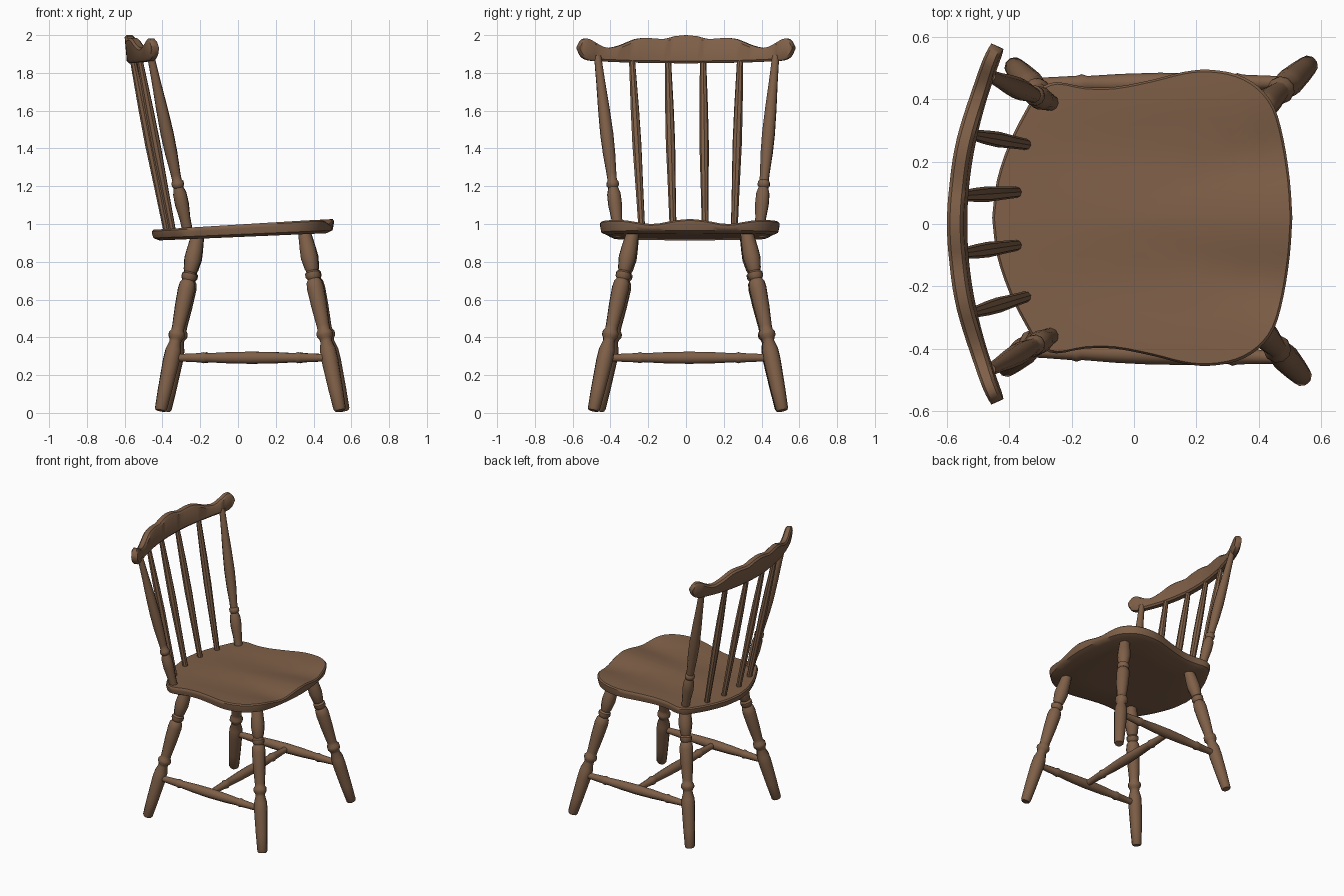
import bpy, bmesh, math
from mathutils import Vector

if "Cube" in bpy.data.objects:
    bpy.data.objects.remove(bpy.data.objects["Cube"])

wood = bpy.data.materials.new("brown wood")
wood.diffuse_color = (0.21, 0.115, 0.064, 1)
wood.use_nodes = True
wood.node_tree.nodes["Principled BSDF"].inputs["Base Color"].default_value = wood.diffuse_color


def loft(name, rings):
    """Skin closed rings of equal length and cap both ends."""
    bm = bmesh.new()
    vs = [[bm.verts.new(p) for p in ring] for ring in rings]
    n = len(vs[0])
    for a, b in zip(vs, vs[1:]):
        for i in range(n):
            bm.faces.new((a[i], a[(i + 1) % n], b[(i + 1) % n], b[i]))
    bm.faces.new(vs[0][::-1])
    bm.faces.new(vs[-1])
    bmesh.ops.recalc_face_normals(bm, faces=bm.faces)
    me = bpy.data.meshes.new(name)
    bm.to_mesh(me)
    bm.free()
    me.materials.append(wood)
    ob = bpy.data.objects.new(name, me)
    bpy.context.collection.objects.link(ob)
    bpy.ops.object.select_all(action='DESELECT')
    ob.select_set(True)
    bpy.context.view_layer.objects.active = ob
    bpy.ops.object.shade_smooth_by_angle(angle=math.radians(40))
    return ob


def turned(name, p0, p1, profile, sides=10):
    """Lathe-turned bar from p0 to p1, profile = (fraction, radius)."""
    p0, p1 = Vector(p0), Vector(p1)
    q = (p1 - p0).to_track_quat('Z', 'Y')
    rings = []
    for t, r in profile:
        c = p0.lerp(p1, t)
        rings.append([c + q @ Vector((r * math.cos(2 * math.pi * k / sides),
                                      r * math.sin(2 * math.pi * k / sides), 0))
                      for k in range(sides)])
    return loft(name, rings)


def spline(pts, steps):
    """Catmull-Rom through 2D points."""
    out = []
    for i in range(len(pts) - 1):
        a, b, c, d = (Vector(pts[min(max(i + o, 0), len(pts) - 1)]) for o in (-1, 0, 1, 2))
        for s in range(steps):
            t = s / steps
            out.append(0.5 * (2 * b + (c - a) * t + (2 * a - 5 * b + 4 * c - d) * t ** 2
                              + (3 * b - a - 3 * c + d) * t ** 3))
    out.append(Vector(pts[-1]))
    return out


YC = 0.02  # the seat and legs sit slightly off centre

# Seat: shield outline, saddled top, undercut rim
half = spline([(-0.455, 0), (-0.44, 0.12), (-0.40, 0.24), (-0.35, 0.34), (-0.305, 0.41),
               (-0.25, 0.435), (-0.16, 0.42), (-0.06, 0.42), (0.06, 0.443), (0.16, 0.468),
               (0.24, 0.475), (0.33, 0.46), (0.40, 0.42), (0.45, 0.355), (0.48, 0.25),
               (0.50, 0.12), (0.508, 0)], 3)
outline = half + [Vector((p.x, -p.y)) for p in half[-2:0:-1]]


def seat_top(x, y):
    front = min(max((x + 0.4) / 0.8, 0), 1)
    dip = math.exp(-((abs(y) - 0.2) / 0.11) ** 2)
    return 0.994 + 0.054 * x - 0.026 * dip * front + 0.006 * front


def seat_ring(scale, kind, drop=0.0):
    ring = []
    for p in outline:
        x, y = 0.03 + (p.x - 0.03) * scale, p.y * scale
        if kind == "top":
            z = seat_top(x, y) - drop
        else:
            z = 0.931 + 0.043 * x + drop
        ring.append((x, y + YC, z))
    return ring


loft("seat", [seat_ring(s, "bottom") for s in (0.02, 0.5, 0.92)]
     + [seat_ring(0.985, "bottom", 0.014), seat_ring(1.0, "top", 0.022),
        seat_ring(1.0, "top", 0.008)]
     + [seat_ring(s, "top") for s in (0.985, 0.85, 0.7, 0.5, 0.3, 0.15, 0.02)])

# Legs, from foot to seat
leg_profile = [(0, 0.027), (0.01, 0.033), (0.12, 0.039), (0.28, 0.045), (0.34, 0.043),
               (0.385, 0.031), (0.40, 0.034), (0.415, 0.044), (0.435, 0.044), (0.45, 0.034),
               (0.47, 0.034), (0.58, 0.042), (0.68, 0.046), (0.715, 0.042), (0.73, 0.032),
               (0.745, 0.041), (0.765, 0.041), (0.775, 0.031), (0.79, 0.037), (0.85, 0.046),
               (0.90, 0.043), (1, 0.033)]
legs = {"front_leg_left": ((0.56, 0.51, 0.012), (0.35, 0.32, 0.965)),
        "front_leg_right": ((0.54, -0.49, 0.012), (0.35, -0.28, 0.965)),
        "back_leg_left": ((-0.385, 0.505, 0.012), (-0.21, 0.315, 0.955)),
        "back_leg_right": ((-0.41, -0.46, 0.012), (-0.21, -0.28, 0.955))}
for name, (foot, top) in legs.items():
    turned(name, foot, top, leg_profile)


# Stretchers forming an H between the legs
def on_leg(name, z):
    a, b = (Vector(p) for p in legs[name])
    return a.lerp(b, (z - a.z) / (b.z - a.z))


bar_profile = [(0, 0.02), (0.08, 0.022), (0.18, 0.026), (0.2, 0.031), (0.22, 0.025),
               (0.35, 0.031), (0.5, 0.034), (0.65, 0.031), (0.78, 0.025), (0.8, 0.031),
               (0.82, 0.026), (0.92, 0.022), (1, 0.02)]
mids = []
for side in ("left", "right"):
    a, b = on_leg("back_leg_" + side, 0.292), on_leg("front_leg_" + side, 0.292)
    turned("side_stretcher_" + side, a, b, bar_profile)
    mids.append(a.lerp(b, 0.5))
turned("cross_stretcher", mids[0], mids[1], bar_profile)

# Outer back posts
post_profile = [(0, 0.027), (0.08, 0.029), (0.16, 0.037), (0.22, 0.036), (0.255, 0.026),
                (0.265, 0.033), (0.285, 0.033), (0.295, 0.025), (0.33, 0.026), (0.45, 0.033),
                (0.56, 0.035), (0.7, 0.031), (0.85, 0.024), (1, 0.019)]
turned("back_post_left", (-0.265, 0.388, 0.955), (-0.462, 0.475, 1.89), post_profile)
turned("back_post_right", (-0.265, -0.358, 0.955), (-0.462, -0.468, 1.89), post_profile)

# Thin back spindles
spindle_profile = [(0, 0.018), (0.25, 0.021), (0.5, 0.025), (0.7, 0.023), (1, 0.016)]
for i, (xb, yb, xt, yt) in enumerate([(-0.345, -0.233, -0.525, -0.287),
                                      (-0.375, -0.068, -0.56, -0.096),
                                      (-0.375, 0.102, -0.56, 0.09),
                                      (-0.345, 0.255, -0.525, 0.287)]):
    turned(f"back_spindle_{i + 1}", (xb, yb, 0.955), (xt, yt, 1.89), spindle_profile, 8)

# Crest rail: curved bar with a scalloped top and rounded ears, rows are (y, low z, high z)
rows = [(0, 1.851, 2.0), (0.06, 1.851, 1.994), (0.12, 1.852, 1.979), (0.2, 1.853, 1.985),
        (0.27, 1.854, 1.979), (0.34, 1.856, 1.95), (0.41, 1.859, 1.932), (0.46, 1.861, 1.947),
        (0.51, 1.865, 1.977), (0.54, 1.875, 1.981), (0.558, 1.892, 1.969), (0.57, 1.918, 1.945)]
low = spline([(r[0], r[1]) for r in rows], 2)
high = spline([(r[0], r[2]) for r in rows], 2)
stations = [(l.x, l.y, h.y) for l, h in zip(low, high)]
stations = [(-y, a, b) for y, a, b in stations[:0:-1]] + stations
rings = []
for y, lo, hi in stations:
    x = -0.567 + 0.40 * y * y
    n = Vector((1, -0.80 * y, 0)).normalized()
    t = 0.027 - 0.006 * (abs(y) / 0.57) ** 4
    e = min(0.012, (hi - lo) * 0.25)
    ring = []
    for u, z in ((-0.6, lo), (0.6, lo), (1, lo + e), (1, hi - e),
                 (0.6, hi), (-0.6, hi), (-1, hi - e), (-1, lo + e)):
        lean = -0.09 * (z - 1.92)
        ring.append(Vector((x + lean, y, z)) + n * (u * t))
    rings.append(ring)
loft("crest_rail", rings)
